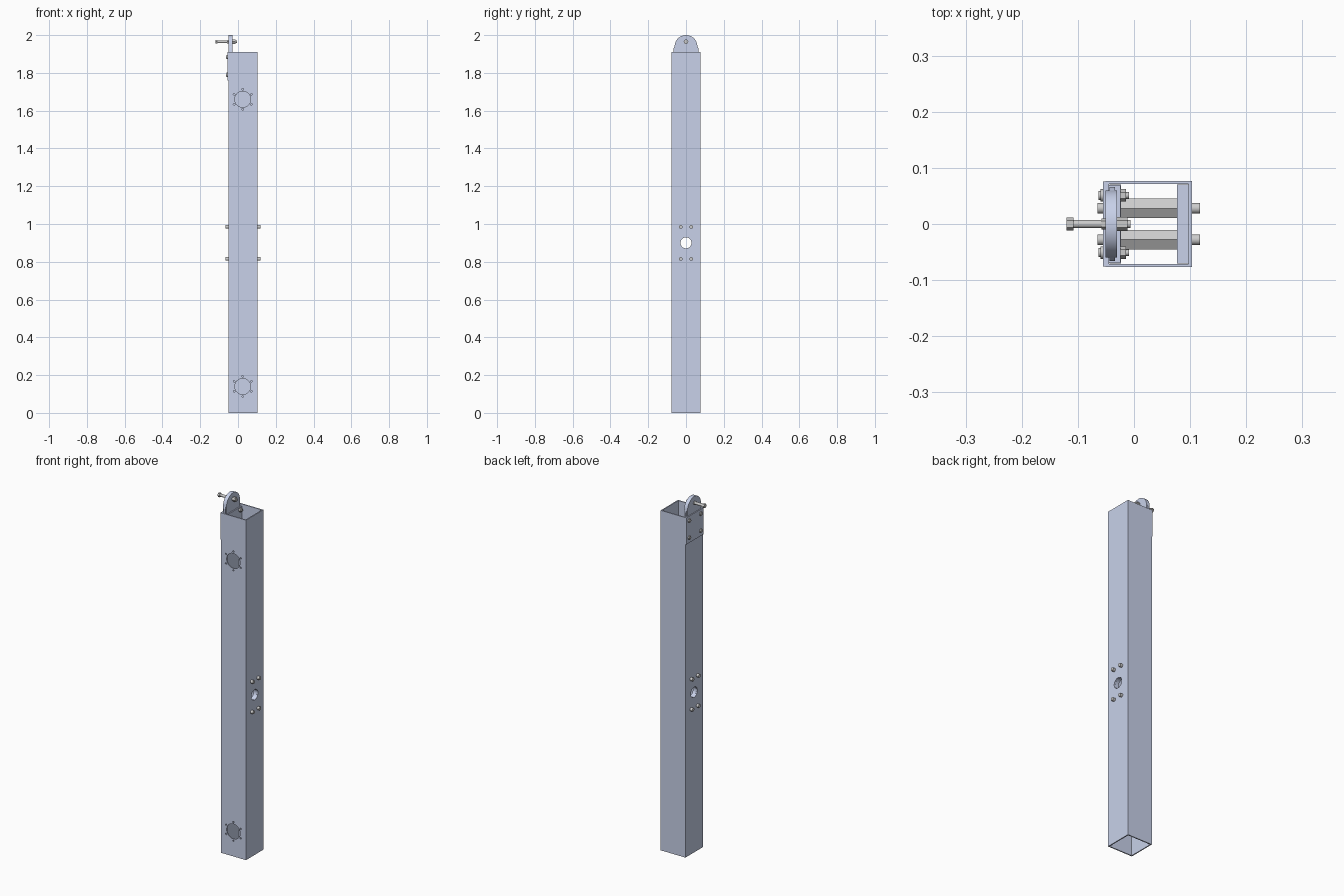
import bpy, bmesh, math
from mathutils import Matrix

if "Cube" in bpy.data.objects:
    bpy.data.objects.remove(bpy.data.objects["Cube"])

blue = bpy.data.materials.new("pale_blue_steel")
blue.diffuse_color = (0.58, 0.64, 0.82, 1)
blue.use_nodes = True
blue.node_tree.nodes["Principled BSDF"].inputs["Base Color"].default_value = blue.diffuse_color
CX = 0.0265  # tube centre in x


def finish(name, bm, mat=None):
    bmesh.ops.recalc_face_normals(bm, faces=bm.faces)
    me = bpy.data.meshes.new(name)
    bm.to_mesh(me)
    bm.free()
    ob = bpy.data.objects.new(name, me)
    bpy.context.collection.objects.link(ob)
    if mat:
        me.materials.append(mat)
    return ob


def box(name, x0, x1, y0, y1, z0, z1, mat=None):
    bm = bmesh.new()
    bmesh.ops.create_cube(bm, size=1)
    for v in bm.verts:
        v.co = ((x0 + x1) / 2 + v.co.x * (x1 - x0),
                (y0 + y1) / 2 + v.co.y * (y1 - y0),
                (z0 + z1) / 2 + v.co.z * (z1 - z0))
    return finish(name, bm, mat)


def rod(bm, x0, x1, y, z, r, n=24, turn=0.0):
    """Cylinder or hexagonal prism along x."""
    m = (Matrix.Translation(((x0 + x1) / 2, y, z)) @ Matrix.Rotation(turn, 4, 'X')
         @ Matrix.Rotation(math.pi / 2, 4, 'Y'))
    bmesh.ops.create_cone(bm, cap_ends=True, segments=n, radius1=r, radius2=r,
                          depth=x1 - x0, matrix=m)


def smooth(ob):
    bpy.ops.object.select_all(action='DESELECT')
    ob.select_set(True)
    bpy.context.view_layer.objects.active = ob
    bpy.ops.object.shade_smooth_by_angle(angle=math.radians(35))


def cut(ob, cutter):
    mod = ob.modifiers.new("cut", 'BOOLEAN')
    mod.operation = 'DIFFERENCE'
    mod.solver = 'EXACT'
    mod.object = cutter
    bpy.context.view_layer.objects.active = ob
    bpy.ops.object.modifier_apply(modifier=mod.name)


# Square tube, hollow and open at both ends
tube = box("square_tube", CX - 0.077, CX + 0.077, -0.077, 0.077, 0, 1.91, blue)
hollow = box("hollow_cutter", CX - 0.071, CX + 0.071, -0.071, 0.071, -0.1, 2.0)
cut(tube, hollow)

# Port holes with six screw holes each, front wall only
bm = bmesh.new()
for z in (0.14, 1.66):
    holes = [(0.025, z, 0.042, 40)]
    for i in range(6):
        a = math.radians(90 + 60 * i)
        holes.append((0.025 + 0.053 * math.cos(a), z + 0.053 * math.sin(a), 0.0045, 12))
    for x, zz, r, n in holes:
        m = Matrix.Translation((x, -0.076, zz)) @ Matrix.Rotation(math.pi / 2, 4, 'X')
        bmesh.ops.create_cone(bm, cap_ends=True, segments=n, radius1=r, radius2=r,
                              depth=0.03, matrix=m)
ports = finish("port_cutter", bm)
cut(tube, ports)

# Pivot hole through the side walls and the inner reinforcing pads
bm = bmesh.new()
rod(bm, -0.2, 0.2, 0, 0.9, 0.029, 40)
pivot = finish("pivot_cutter", bm)
cut(tube, pivot)
for side, x0, x1 in (("left", CX - 0.0705, CX - 0.050), ("right", CX + 0.050, CX + 0.0705)):
    pad = box(side + "_reinforcing_pad", x0, x1, -0.0705, 0.0705, 0.78, 1.02, blue)
    cut(pad, pivot)
    smooth(pad)
smooth(tube)
for c in (hollow, ports, pivot):
    bpy.data.objects.remove(c)

# Hexagonal spacers with through pins
for z in (0.815, 0.985):
    for y in (-0.028, 0.028):
        bm = bmesh.new()
        rod(bm, CX - 0.050, CX + 0.050, y, z, 0.02, 6, math.pi / 2)
        finish("hex_spacer", bm)
        bm = bmesh.new()
        rod(bm, -0.065, 0.118, y, z, 0.0095)
        smooth(finish("through_pin", bm))


# Lifting lug: outer cover plate, inner plate and rounded eye
def profile(name, x0, x1, pts):
    bm = bmesh.new()
    f = bm.faces.new([bm.verts.new((x0, y, z)) for y, z in pts])
    ext = bmesh.ops.extrude_face_region(bm, geom=[f])
    bmesh.ops.translate(bm, vec=(x1 - x0, 0, 0),
                        verts=[e for e in ext["geom"] if isinstance(e, bmesh.types.BMVert)])
    ob = finish(name, bm, blue)
    smooth(ob)
    return ob


box("cover_plate", -0.0555, -0.050, -0.076, 0.076, 1.76, 1.91, blue)
box("lug_inner_plate", -0.0445, -0.024, -0.069, 0.069, 1.76, 1.90, blue)
arc = [(0.06 * math.cos(math.pi * i / 32), 1.94 + 0.06 * math.sin(math.pi * i / 32))
       for i in range(33)]
profile("lug_eye", -0.051, -0.030, [(-0.06, 1.90), (0.06, 1.90)] + arc)
profile("lug_shoulder", -0.044, -0.034,
        [(-0.066, 1.88), (0.066, 1.88), (0.066, 1.93), (0.058, 1.945),
         (-0.058, 1.945), (-0.066, 1.93)])

# Plate bolts: domed head outside, nut and thread end inside
for z in (1.79, 1.885):
    for y in (-0.051, 0.051):
        bm = bmesh.new()
        rod(bm, -0.060, -0.055, y, z, 0.011)
        rod(bm, -0.063, -0.060, y, z, 0.008)
        rod(bm, -0.056, -0.009, y, z, 0.006)
        rod(bm, -0.025, -0.014, y, z, 0.011, 6)
        smooth(finish("plate_bolt", bm))

# Long hitch bolt through the eye
bm = bmesh.new()
rod(bm, -0.12, -0.108, 0, 1.965, 0.012, 6)
rod(bm, -0.109, -0.006, 0, 1.965, 0.0075)
rod(bm, -0.058, -0.051, 0, 1.965, 0.010, 6)
rod(bm, -0.030, -0.012, 0, 1.965, 0.0125, 6)
smooth(finish("hitch_bolt", bm))
